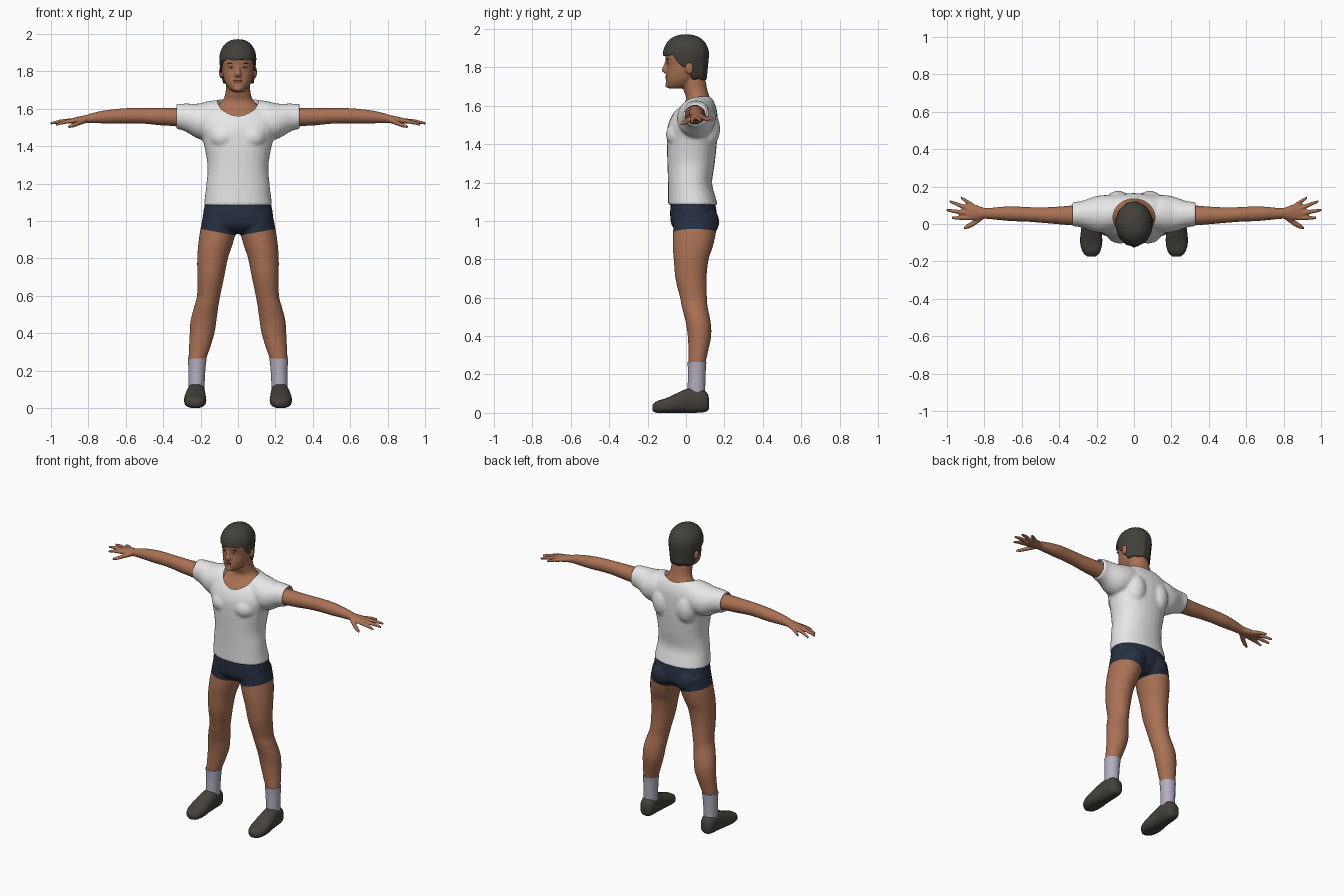
import bpy, bmesh
from math import sin, cos, pi, copysign
from mathutils import Matrix, Vector

if "Cube" in bpy.data.objects:
    bpy.data.objects.remove(bpy.data.objects["Cube"])


def material(name, r, g, b):
    mat = bpy.data.materials.new(name)
    mat.use_nodes = True
    mat.diffuse_color = (r, g, b, 1)
    shader = mat.node_tree.nodes["Principled BSDF"]
    shader.inputs["Base Color"].default_value = (r, g, b, 1)
    shader.inputs["Roughness"].default_value = 0.8
    return mat


SKIN = material("skin brown", .4, .165, .09)
WHITE = material("shirt white", .8, .8, .8)
NAVY = material("shorts navy", .02, .029, .052)
SOCK = material("sock grey", .45, .42, .52)
SHOE = material("shoe dark", .06, .054, .045)
HAIR = material("hair dark", .055, .052, .042)
LIP = material("lip brown", .28, .1, .07)
EYE = material("eye white", .6, .57, .53)
IRIS = material("iris dark", .03, .02, .015)


def spline(rows, steps):
    """Smoothly interpolate rows of numbers."""
    out = []
    for i in range(len(rows) - 1):
        a, b, c, d = (rows[min(max(k, 0), len(rows) - 1)] for k in range(i - 1, i + 3))
        for s in range(steps):
            t = s / steps
            out.append([q + t * (r - p) / 2 + t * t * (p - 2.5 * q + 2 * r - u / 2)
                        + t ** 3 * (1.5 * (q - r) + (u - p) / 2)
                        for p, q, r, u in zip(a, b, c, d)])
    return out + [list(rows[-1])]


def loft(bm, axis, rows, side=1, power=2, steps=4, seg=28):
    """Closed tube; each row is position on axis, two centres, two radii."""
    main = "xyz".index(axis)
    u, v = [k for k in range(3) if k != main]
    rings = []
    for pos, cu, cv, ru, rv in spline(rows, steps):
        ring = []
        for i in range(seg):
            c, s = cos(2 * pi * i / seg), sin(2 * pi * i / seg)
            p = Vector()
            p[main] = pos
            p[u] = cu + ru * copysign(abs(c) ** (2 / power), c)
            p[v] = cv + rv * copysign(abs(s) ** (2 / power), s)
            p.x *= side
            ring.append(bm.verts.new(p))
        rings.append(ring)
    for low, high in zip(rings, rings[1:]):
        for i in range(seg):
            j = (i + 1) % seg
            bm.faces.new((low[i], low[j], high[j], high[i]))
    bm.faces.new(rings[0])
    bm.faces.new(rings[-1])


def span(rows):
    """Turn (z, half width, front y, back y) into loft rows."""
    return [(z, 0, (f + b) / 2, w, (b - f) / 2) for z, w, f, b in rows]


def ball(bm, centre, radii):
    bmesh.ops.create_uvsphere(bm, u_segments=20, v_segments=12, radius=1,
                              matrix=Matrix.Translation(centre) @ Matrix.Diagonal((*radii, 1)))


def finish(name, bm, *mats):
    bmesh.ops.recalc_face_normals(bm, faces=bm.faces)
    mesh = bpy.data.meshes.new(name)
    bm.to_mesh(mesh)
    bm.free()
    for mat in mats:
        mesh.materials.append(mat)
    obj = bpy.data.objects.new(name, mesh)
    bpy.context.collection.objects.link(obj)
    mesh.shade_smooth()
    return obj


def fuse(obj, voxel, smoothing, cutter=None):
    """Blend overlapping volumes into one skin, optionally cut, then bake."""
    remesh = obj.modifiers.new("blend", "REMESH")
    remesh.mode, remesh.voxel_size = "VOXEL", voxel
    relax = obj.modifiers.new("relax", "SMOOTH")
    relax.factor, relax.iterations = .5, smoothing
    if cutter:
        cut = obj.modifiers.new("openings", "BOOLEAN")
        cut.operation, cut.solver, cut.object = "DIFFERENCE", "EXACT", cutter
    graph = bpy.context.evaluated_depsgraph_get()
    baked = bpy.data.meshes.new_from_object(obj.evaluated_get(graph))
    mats = list(obj.data.materials)
    obj.modifiers.clear()
    obj.data = baked
    baked.materials.clear()
    for mat in mats:
        baked.materials.append(mat)
    baked.polygons.foreach_set("material_index", [0] * len(baked.polygons))
    baked.shade_smooth()
    baked.set_sharp_from_angle(angle=.9)


# Body: head, neck and chest
body = bmesh.new()
loft(body, "z", span([(1.69, .025, -.088, -.03), (1.705, .046, -.101, .03),
                      (1.735, .067, -.105, .06), (1.77, .079, -.103, .085),
                      (1.81, .086, -.1, .1), (1.86, .09, -.109, .11),
                      (1.91, .085, -.1, .105), (1.945, .058, -.07, .08),
                      (1.96, .02, -.03, .03)]), power=2.2)
loft(body, "z", span([(1.45, .15, -.07, .14), (1.52, .16, -.072, .15),
                      (1.57, .155, -.046, .145), (1.61, .12, -.012, .132),
                      (1.64, .085, 0, .125), (1.68, .068, -.012, .112),
                      (1.73, .064, -.025, .102), (1.78, .06, -.03, .09)]))
loft(body, "z", [(1.835, 0, -.098, .009, .01), (1.805, 0, -.104, .012, .015),
                 (1.783, 0, -.108, .019, .019), (1.77, 0, -.1, .014, .012)])
ball(body, (0, -.094, 1.707), (.024, .015, .014))

# Body: pelvis
loft(body, "z", span([(1.15, .15, -.07, .13), (1.09, .177, -.08, .152),
                      (1.02, .188, -.082, .162), (.97, .185, -.07, .155),
                      (.93, .06, -.02, .11)]), power=2.2)

# Body: limbs, hands, ears
ARM = [(.2, .05, 1.545, .06, .055), (.33, .046, 1.555, .053, .049),
       (.42, .046, 1.558, .046, .046), (.5, .048, 1.562, .041, .042),
       (.58, .052, 1.563, .039, .041), (.65, .055, 1.56, .04, .039),
       (.72, .056, 1.556, .035, .034), (.78, .056, 1.55, .029, .027),
       (.81, .058, 1.545, .031, .022), (.85, .063, 1.54, .042, .019),
       (.885, .066, 1.535, .045, .015), (.9, .067, 1.533, .04, .011)]
LEG = [(1.03, .1, .045, .085, .11), (.95, .106, .045, .096, .112),
       (.87, .122, .036, .091, .105), (.8, .136, .027, .082, .091),
       (.7, .146, .026, .072, .081), (.6, .157, .039, .062, .07),
       (.55, .168, .046, .064, .067), (.47, .184, .064, .069, .065),
       (.4, .192, .07, .066, .061), (.32, .206, .064, .056, .051),
       (.25, .219, .057, .045, .043), (.18, .22, .057, .035, .035)]
FINGERS = [((.88, .033, 1.535), (.975, .033, 1.515)), ((.885, .056, 1.537), (1.003, .075, 1.522)),
           ((.88, .08, 1.537), (.988, .122, 1.523)), ((.86, .098, 1.537), (.928, .143, 1.527))]
for side in (1, -1):
    loft(body, "x", ARM, side)
    loft(body, "z", LEG, side)
    ball(body, (side * .083, .098, .995), (.08, .075, .08))
    ball(body, (side * .09, .018, 1.795), (.012, .021, .032))
    for base, tip in FINGERS:
        mid = [(p + q) / 2 for p, q in zip(base, tip)]
        loft(body, "x", [(*base, .013, .012), (mid[0], mid[1], mid[2] + .004, .012, .011),
                         (*tip, .008, .007)], side, seg=12)
    loft(body, "x", [(.81, .04, 1.54, .018, .016), (.855, .006, 1.522, .017, .013),
                     (.885, -.01, 1.51, .015, .011), (.91, -.022, 1.503, .008, .007)], side, seg=12)
body = finish("body", body, SKIN, NAVY)
fuse(body, .0055, 4)

# Shorts: cut slanted leg openings into the body and colour above them
slope, crotch = .19, .92
bm = bmesh.new()
bm.from_mesh(body.data)
for side in (1, -1):
    bmesh.ops.bisect_plane(bm, geom=bm.verts[:] + bm.edges[:] + bm.faces[:], dist=1e-5,
                           plane_co=(0, 0, crotch), plane_no=(-slope * side, 0, 1))
for face in bm.faces:
    c = face.calc_center_median()
    face.material_index = int(crotch + slope * abs(c.x) < c.z < 1.2)
bm.to_mesh(body.data)
bm.free()

# Shirt with neck and sleeve openings
shirt, cutter = bmesh.new(), bmesh.new()
loft(shirt, "z", span([(1.083, .184, -.094, .166), (1.13, .177, -.094, .152),
                       (1.2, .169, -.094, .136), (1.3, .163, -.097, .15),
                       (1.42, .185, -.1, .162), (1.5, .21, -.094, .165),
                       (1.57, .21, -.06, .162), (1.62, .16, -.012, .146),
                       (1.65, .1, .015, .125)]), power=2.2)
SLEEVE = [(.07, .06, 1.545, .09, .105), (.15, .055, 1.538, .1, .104),
          (.21, .052, 1.533, .095, .095), (.28, .052, 1.553, .071, .075),
          (.33, .053, 1.56, .065, .066)]
for side in (1, -1):
    loft(shirt, "x", SLEEVE, side)
    ball(shirt, (side * .075, -.035, 1.45), (.08, .07, .07))
    ball(shirt, (side * .085, .1, 1.48), (.075, .078, .11))
    loft(cutter, "x", [(.305, .051, 1.559, .057, .057), (.4, .051, 1.559, .057, .057)], side)
loft(cutter, "z", [(1.5, 0, .035, .112, .1), (1.8, 0, .035, .112, .1)], seg=48)
cutter = finish("opening_cutter", cutter, WHITE)
cutter.hide_render = True
shirt = finish("shirt", shirt, WHITE)
fuse(shirt, .008, 6, cutter)
bpy.data.objects.remove(cutter)

# Socks and shoes
SHOE_ROWS = [(-.174, .227, .026, .022, .017), (-.15, .228, .031, .046, .031),
             (-.1, .229, .039, .059, .039), (-.04, .228, .053, .056, .053),
             (.02, .225, .065, .05, .065), (.08, .223, .064, .047, .062),
             (.11, .223, .056, .037, .047), (.12, .223, .05, .018, .025)]
for side, label in ((1, "left"), (-1, "right")):
    sock, shoe = bmesh.new(), bmesh.new()
    loft(sock, "z", [(.265, .218, .057, .05, .049), (.2, .22, .056, .045, .046),
                     (.09, .222, .053, .042, .046)], side)
    loft(shoe, "y", SHOE_ROWS, side, power=2.5)
    finish(label + "_sock", sock, SOCK).data.set_sharp_from_angle(angle=.9)
    finish(label + "_shoe", shoe, SHOE)

# Hair: a dome with a skirt that drops from the fringe to the nape
bm = bmesh.new()
seg, dome, skirt = 56, 9, 6
level = 1.866
crown = bm.verts.new((0, 0, level + .106))
columns = []
for i in range(seg):
    angle = 2 * pi * i / seg
    front = cos(angle)
    drop = .065 * min(max((.6 - front) / .5, 0), 1) + .06 * min(max((-.1 - front) / .25, 0), 1)
    bottom = level - .004 - drop + .004 * sin(9 * angle)
    column = [crown]
    for j in range(1, dome + skirt + 1):
        if j <= dome:
            tilt = j / dome * pi / 2
            size, z = sin(tilt) ** .85, level + .106 * cos(tilt)
        else:
            z = level + (bottom - level) * (j - dome) / skirt
            size = 1 - .9 * abs(level - z)
        size *= 1 + .012 * sin(11 * angle) * j / dome
        column.append(bm.verts.new((.099 * size * sin(angle), -.12 * size * front, z)))
    columns.append(column)
for a, b in zip(columns, columns[1:] + columns[:1]):
    bm.faces.new((crown, a[1], b[1]))
    for j in range(1, dome + skirt):
        bm.faces.new((a[j], a[j + 1], b[j + 1], b[j]))
hair = finish("hair", bm, HAIR)
solid = hair.modifiers.new("thickness", "SOLIDIFY")
solid.thickness, solid.offset = .012, -1

# Face details
FACE = [("eyes", EYE, .034, -.0845, 1.822, (.016, .012, .006)),
        ("irises", IRIS, .034, -.094, 1.822, (.0055, .0045, .0055)),
        ("eyebrows", HAIR, .035, -.0955, 1.842, (.021, .006, .004))]
for name, mat, x, y, z, radii in FACE:
    bm = bmesh.new()
    for side in (1, -1):
        ball(bm, (side * x, y, z), radii)
    finish(name, bm, mat)
lips = bmesh.new()
ball(lips, (0, -.0985, 1.751), (.025, .009, .0045))
ball(lips, (0, -.0985, 1.743), (.021, .009, .005))
finish("lips", lips, LIP)
